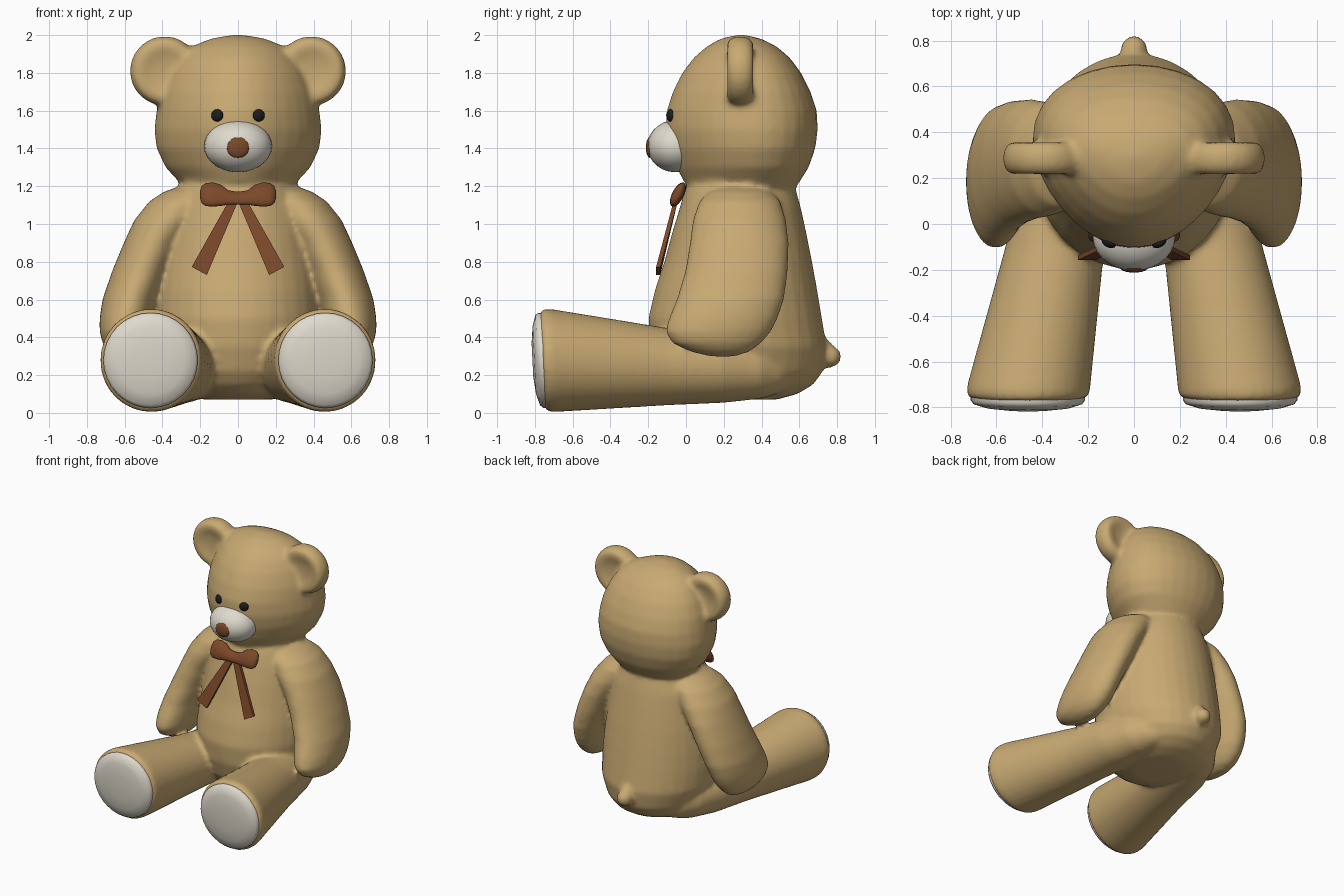
import bpy, bmesh, math
from mathutils import Vector, Matrix


def material(name, rgb):
    m = bpy.data.materials.new(name)
    m.diffuse_color = (*rgb, 1)
    return m


FUR = material("tan fur", (0.58, 0.40, 0.17))
CREAM = material("cream white", (0.74, 0.70, 0.61))
BROWN = material("ribbon brown", (0.20, 0.065, 0.022))
BLACK = material("eye black", (0.012, 0.012, 0.012))
N = 32


def finish(name, bm, mat, angle=50):
    bmesh.ops.recalc_face_normals(bm, faces=bm.faces)
    me = bpy.data.meshes.new(name)
    bm.to_mesh(me)
    bm.free()
    me.materials.append(mat)
    me.shade_smooth()
    me.set_sharp_from_angle(angle=math.radians(angle))
    ob = bpy.data.objects.new(name, me)
    bpy.context.collection.objects.link(ob)
    return ob


def loft(name, rings, mat):
    """Skin a list of point rings and cap both ends."""
    bm = bmesh.new()
    vs = [[bm.verts.new(p) for p in r] for r in rings]
    n = len(vs[0])
    for a, b in zip(vs, vs[1:]):
        for j in range(n):
            k = (j + 1) % n
            bm.faces.new((a[j], a[k], b[k], b[j]))
    bm.faces.new(vs[0])
    bm.faces.new(vs[-1])
    return finish(name, bm, mat)


def ellipse(axis, c, ru, rv, egg=0.0):
    """Ellipse across an axis; egg narrows the front (-y) side of horizontal rings."""
    pts = []
    for i in range(N):
        t = 2 * math.pi * i / N
        u = ru * math.cos(t) * (1 + egg * math.sin(t)) / (1 + egg * 0.17)
        v = rv * math.sin(t)
        off = {"x": (0, u, v), "y": (u, 0, v), "z": (u, v, 0)}[axis]
        pts.append(Vector(c) + Vector(off))
    return pts


def flat_ring(z, x0, x1, y0, y1, egg=0.0):
    return ellipse("z", ((x0 + x1) / 2, (y0 + y1) / 2, z), (x1 - x0) / 2, (y1 - y0) / 2, egg)


def ball(name, loc, radii, mat, turn=None, seg=20):
    bm = bmesh.new()
    m = Matrix.Translation(loc) @ (turn or Matrix()) @ Matrix.Diagonal((*radii, 1))
    bmesh.ops.create_uvsphere(bm, u_segments=seg, v_segments=seg // 2, radius=1, matrix=m)
    return finish(name, bm, mat)


fur_parts = []

# Body: z, front y, back y, half width
body = [(0.07, 0.08, 0.48, 0.18), (0.10, -0.03, 0.59, 0.27), (0.15, -0.10, 0.675, 0.33),
        (0.22, -0.15, 0.725, 0.38), (0.35, -0.19, 0.745, 0.43), (0.50, -0.20, 0.72, 0.44),
        (0.65, -0.165, 0.695, 0.43), (0.80, -0.115, 0.668, 0.41), (0.95, -0.075, 0.638, 0.385),
        (1.08, -0.035, 0.61, 0.36), (1.17, -0.01, 0.585, 0.315), (1.24, 0.03, 0.55, 0.28)]
fur_parts.append(loft("body", [flat_ring(z, -w, w, a, b) for z, a, b, w in body], FUR))

# Head: egg-shaped in plan, narrower at the face
head = [(1.15, 0.06, 0.54, 0.25), (1.22, -0.01, 0.60, 0.315), (1.30, -0.05, 0.65, 0.39),
        (1.40, -0.087, 0.685, 0.438), (1.50, -0.107, 0.698, 0.45), (1.60, -0.102, 0.693, 0.438),
        (1.70, -0.07, 0.66, 0.418), (1.80, -0.02, 0.61, 0.375), (1.88, 0.04, 0.55, 0.32),
        (1.94, 0.11, 0.48, 0.25), (1.98, 0.18, 0.40, 0.15), (1.995, 0.24, 0.34, 0.07),
        (2.002, 0.28, 0.30, 0.01)]
fur_parts.append(loft("head", [flat_ring(z, -w, w, a, b, 0.2) for z, a, b, w in head], FUR))

# Face
ball("muzzle", (0, -0.055, 1.412), (0.18, 0.15, 0.138), CREAM, seg=28)
ball("nose", (0, -0.192, 1.405), (0.06, 0.02, 0.055), BROWN)

# Arm: z, inner x, outer x, front y, back y
arm = [(1.20, 0.13, 0.31, 0.19, 0.38), (1.17, 0.12, 0.395, 0.12, 0.45),
       (1.12, 0.14, 0.47, 0.07, 0.50), (1.02, 0.20, 0.55, 0.035, 0.53),
       (0.90, 0.29, 0.605, 0.02, 0.545), (0.75, 0.36, 0.667, -0.005, 0.54),
       (0.60, 0.425, 0.718, -0.05, 0.52), (0.50, 0.455, 0.733, -0.092, 0.485),
       (0.43, 0.475, 0.733, -0.11, 0.45), (0.37, 0.505, 0.718, -0.075, 0.40),
       (0.325, 0.54, 0.685, 0.02, 0.34), (0.298, 0.59, 0.635, 0.13, 0.26)]
# Leg: y, centre x, centre z, radius x, radius z
leg = [(0.56, 0.20, 0.20, 0.06, 0.06), (0.50, 0.22, 0.215, 0.12, 0.11),
       (0.40, 0.25, 0.225, 0.165, 0.15), (0.20, 0.295, 0.235, 0.20, 0.182),
       (-0.10, 0.345, 0.245, 0.217, 0.205), (-0.71, 0.46, 0.278, 0.270, 0.274),
       (-0.75, 0.462, 0.278, 0.268, 0.271), (-0.762, 0.463, 0.278, 0.245, 0.247)]
sole = [(-0.745, 0.463, 0.278, 0.250, 0.252), (-0.768, 0.463, 0.278, 0.250, 0.252),
        (-0.785, 0.463, 0.28, 0.238, 0.239), (-0.803, 0.462, 0.28, 0.18, 0.18),
        (-0.813, 0.462, 0.28, 0.09, 0.09)]
# Ear: y offset, radius (lightly dished on both faces, fat rim)
ear_half = [(0.050, 0.02), (0.054, 0.07), (0.067, 0.115), (0.072, 0.14), (0.061, 0.165),
            (0.032, 0.181)]
ear = [(-y, r) for y, r in ear_half] + [(0, 0.185)] + ear_half[::-1]


def lean(rings):
    """Tilt the foot end so the sole leans forward at the top."""
    for ring in rings:
        for p in ring:
            if p.y < -0.6:
                p.y -= (p.z - 0.28) * 0.05
    return rings


def leg_rings(table):
    return lean([ellipse("y", (cx, y, cz), rx, rz) for y, cx, cz, rx, rz in table])


for side, s in (("left", -1), ("right", 1)):
    flip = lambda rings: [[Vector((p.x * s, p.y, p.z)) for p in r] for r in rings]
    ear_rings = [ellipse("y", (0.388, 0.287 + y, 1.81), r, r) for y, r in ear]
    fur_parts += [loft(side + "_arm", flip([flat_ring(*r) for r in arm]), FUR),
                  loft(side + "_leg", flip(leg_rings(leg)), FUR),
                  loft(side + "_ear", flip(ear_rings), FUR)]
    loft(side + "_sole", flip(leg_rings(sole)), CREAM)
    ball(side + "_eye", (0.11 * s, -0.082, 1.575), (0.034, 0.02, 0.033), BLACK,
         Matrix.Rotation(0.45 * s, 4, "Z"), 16)

    # Ribbon tail hanging from the bow
    rings = []
    for (a, b), y in ((((0.0, 1.12), (0.05, 1.12)), -0.055),
                      (((0.165, 0.73), (0.245, 0.773)), -0.147)):
        rings.append([Vector((q[0], y + d, q[1])) for q, d in
                      ((a, -0.011), (b, -0.011), (b, 0.011), (a, 0.011))])
    loft(side + "_ribbon_tail", flip(rings), BROWN)

# Bow: x, centre z, half depth, half height, mirrored about the knot
half = [(0.012, 1.137, 0.026, 0.035), (0.05, 1.140, 0.028, 0.038), (0.09, 1.152, 0.032, 0.056),
        (0.13, 1.156, 0.034, 0.064), (0.17, 1.156, 0.032, 0.061), (0.192, 1.156, 0.022, 0.046),
        (0.20, 1.156, 0.01, 0.022)]
full = [(-x, *r) for x, *r in reversed(half)] + half
bow = [ellipse("x", (x, -0.045, z), ry, rz) for x, z, ry, rz in full]
for ring in bow:
    for p in ring:
        p.y += (p.z - 1.15) * 0.4
loft("bow", bow, BROWN)

# Tail stub on the back
fur_parts += [ball("tail", (0, 0.763, 0.298), (0.060, 0.060, 0.060), FUR),
              ball("tail_root", (0, 0.73, 0.33), (0.050, 0.05, 0.065), FUR)]

# Fuse all fur parts into one softly blended plush skin
bm = bmesh.new()
for ob in fur_parts:
    bm.from_mesh(ob.data)
    bpy.data.objects.remove(ob)
plush = finish("plush_body", bm, FUR)
remesh = plush.modifiers.new("fuse", "REMESH")
remesh.mode = "VOXEL"
remesh.voxel_size = 0.016
remesh.use_smooth_shade = True
soften = plush.modifiers.new("soften", "SMOOTH")
soften.factor = 0.5
soften.iterations = 9
